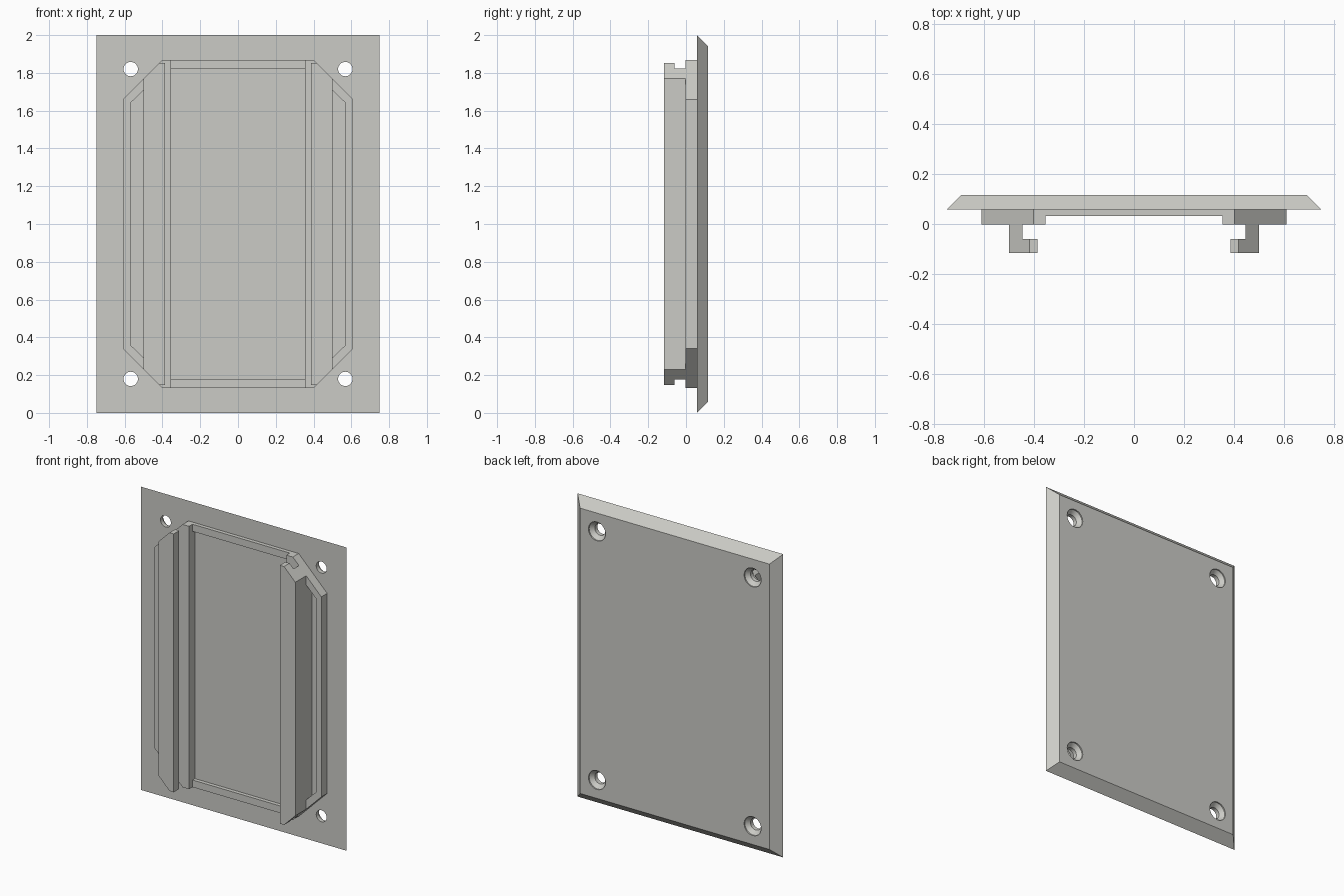
import bpy, bmesh, math
from mathutils import Vector

if "Cube" in bpy.data.objects:
    bpy.data.objects.remove(bpy.data.objects["Cube"])

grey = bpy.data.materials.new("warm grey")
grey.diffuse_color = (0.60, 0.60, 0.565, 1)
grey.use_nodes = True
grey.node_tree.nodes["Principled BSDF"].inputs["Base Color"].default_value = grey.diffuse_color

FRONT, BACK, LAND, STEP, LIP = 0.058, 0.117, -0.003, 0.033, -0.117
MID = 1.0


def finish(name, bm):
    bmesh.ops.recalc_face_normals(bm, faces=bm.faces)
    me = bpy.data.meshes.new(name)
    bm.to_mesh(me)
    bm.free()
    me.materials.append(grey)
    ob = bpy.data.objects.new(name, me)
    bpy.context.collection.objects.link(ob)
    return ob


def loft(name, loops):
    """Skin a stack of equal-length vertex loops and cap both ends."""
    bm = bmesh.new()
    rings = [[bm.verts.new(p) for p in loop] for loop in loops]
    n = len(rings[0])
    for a, b in zip(rings, rings[1:]):
        for i in range(n):
            j = (i + 1) % n
            bm.faces.new((a[i], a[j], b[j], b[i]))
    bm.faces.new(rings[0])
    bm.faces.new(rings[-1])
    return finish(name, bm)


def slab(name, outline, y0, y1):
    return loft(name, [[(x, y, z) for x, z in outline] for y in (y0, y1)])


def rect(w, h):
    return [(-w, MID - h), (w, MID - h), (w, MID + h), (-w, MID + h)]


def cut(ob, cutter):
    mod = ob.modifiers.new("cut", 'BOOLEAN')
    mod.operation = 'DIFFERENCE'
    mod.solver = 'EXACT'
    mod.object = cutter
    bpy.context.view_layer.objects.active = ob
    bpy.ops.object.modifier_apply(modifier=mod.name)
    bpy.data.objects.remove(cutter)


# Back plate with bevelled rear edges
plate = loft("back_plate", [[(x, FRONT, z) for x, z in rect(0.75, 1.0)],
                            [(x, BACK, z) for x, z in rect(0.691, 0.941)]])

# Countersunk screw holes
for sx in (-1, 1):
    for sz in (-1, 1):
        rings = []
        for r, y in ((0.038, 0.0), (0.038, 0.085), (0.062, 0.109), (0.062, 0.16)):
            rings.append([(sx * 0.568 + r * math.cos(a * math.tau / 32), y,
                           MID + sz * 0.82 + r * math.sin(a * math.tau / 32))
                          for a in range(32)])
        cut(plate, loft("hole_cutter", rings))

for sx, side in ((-1, "left"), (1, "right")):
    # Raised side frame with clipped corners and a long pocket
    half = [(0.355, 0.867), (0.402, 0.867), (0.61, 0.66)]
    pts = half + [(x, -z) for x, z in reversed(half)]
    frame = slab(side + "_frame", [(sx * x, MID + z) for x, z in pts], LAND, FRONT)
    half = [(0.50, 0.708), (0.57, 0.64)]
    pts = half + [(x, -z) for x, z in reversed(half)]
    cut(frame, slab("pocket_cutter", [(sx * x, MID + z) for x, z in pts], -0.05, 0.1))

    # Hooked rail: L-shaped section, ends clipped along the frame corners
    section = [(0.50, LAND), (0.50, LIP), (0.387, LIP), (0.387, -0.06),
               (0.447, -0.06), (0.447, LAND)]
    rail = loft(side + "_rail", [[(sx * x, y, MID + h) for x, y in section]
                                 for h in (-0.852, 0.852)])
    bm = bmesh.new()
    bm.from_mesh(rail.data)
    for sz in (-1, 1):
        geom = bm.verts[:] + bm.edges[:] + bm.faces[:]
        res = bmesh.ops.bisect_plane(bm, geom=geom, dist=1e-6, clear_outer=True,
                                     plane_co=Vector((sx * 0.5, 0, MID + sz * 0.77)),
                                     plane_no=Vector((sx, 0, sz)))
        edges = [e for e in res["geom_cut"] if isinstance(e, bmesh.types.BMEdge)]
        bmesh.ops.holes_fill(bm, edges=edges, sides=0)
    bmesh.ops.recalc_face_normals(bm, faces=bm.faces)
    bm.to_mesh(rail.data)
    bm.free()

# Low cross bars joining the two frames
for sz, end in ((-1, "bottom"), (1, "top")):
    slab(end + "_bar", [(-0.355, MID + sz * 0.82), (0.355, MID + sz * 0.82),
                        (0.355, MID + sz * 0.867), (-0.355, MID + sz * 0.867)],
         STEP, FRONT)

# Smooth hole walls, crisp edges elsewhere
bpy.ops.object.select_all(action='DESELECT')
plate.select_set(True)
bpy.context.view_layer.objects.active = plate
bpy.ops.object.shade_smooth_by_angle(angle=math.radians(30))
